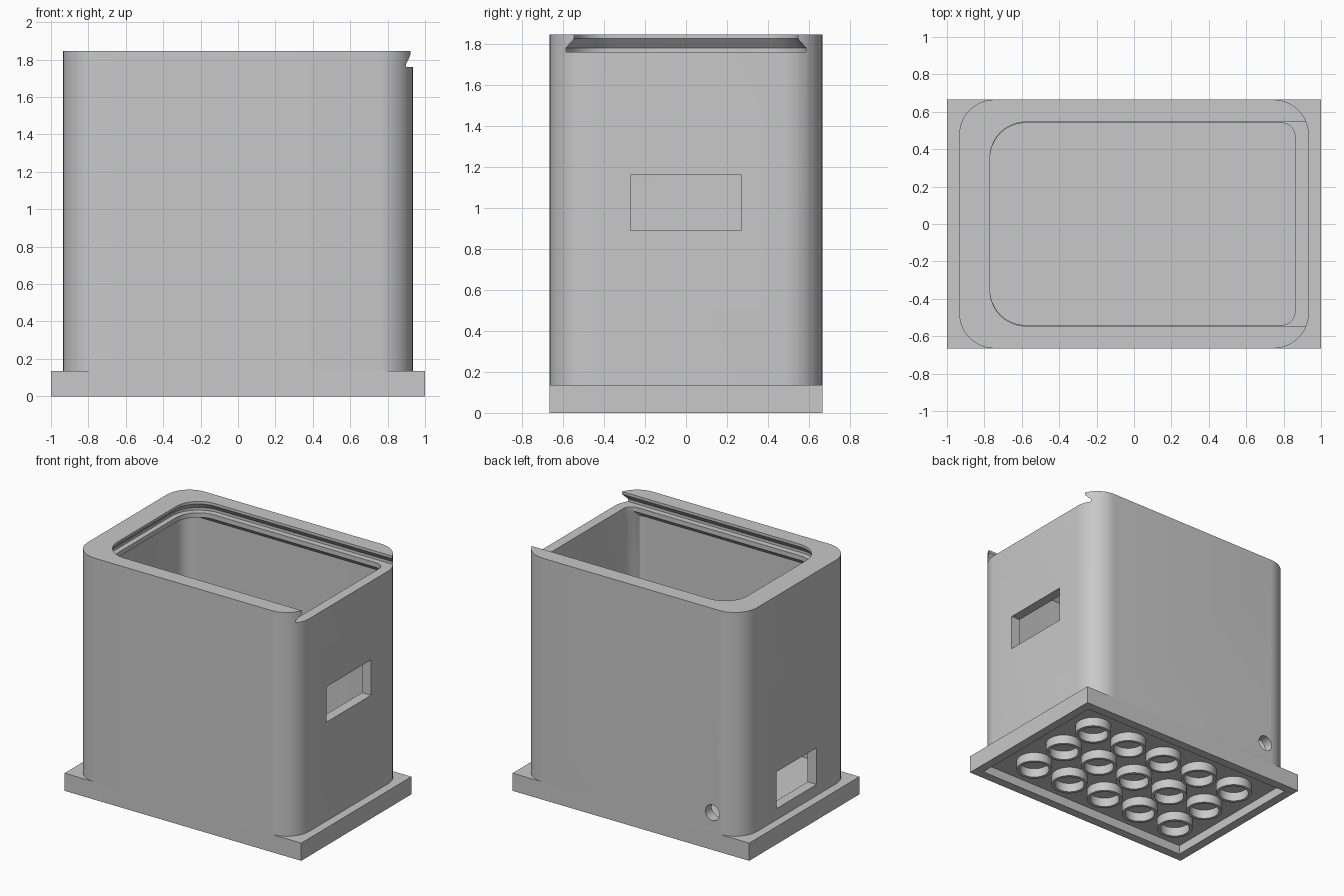
import bpy
import bmesh
from math import sin, cos, pi, radians

cube = bpy.data.objects.get("Cube")
if cube:
    bpy.data.objects.remove(cube, do_unlink=True)

grey = bpy.data.materials.new("light grey plastic")
grey.diffuse_color = (0.58, 0.58, 0.58, 1)
grey.use_nodes = True
grey.node_tree.nodes["Principled BSDF"].inputs["Base Color"].default_value = grey.diffuse_color


def rounded(x0, x1, half_y, left_r, right_r, steps=12):
    """Outline of a rounded rectangle, counter-clockwise."""
    pts = []
    corners = ((x1, 1, right_r, 0), (x0, 1, left_r, 1), (x0, -1, left_r, 2), (x1, -1, right_r, 3))
    for x, sy, r, quarter in corners:
        cx = x - r if x == x1 else x + r
        cy = sy * (half_y - r)
        for i in range(steps + 1):
            a = (quarter + i / steps) * pi / 2
            pts.append((cx + r * cos(a), cy + r * sin(a)))
    return pts


def circle(r, cx=0, cy=0, n=32):
    return [(cx + r * cos(2 * pi * i / n), cy + r * sin(2 * pi * i / n)) for i in range(n)]


def loft(name, sections, caps=True):
    """Skin a stack of (z, outline) sections."""
    bm = bmesh.new()
    rings = [[bm.verts.new((x, y, z)) for x, y in pts] for z, pts in sections]
    for a, b in zip(rings, rings[1:]):
        for i in range(len(a)):
            j = (i + 1) % len(a)
            bm.faces.new((a[i], a[j], b[j], b[i]))
    if caps:
        bm.faces.new(rings[0][::-1])
        bm.faces.new(rings[-1])
    bmesh.ops.recalc_face_normals(bm, faces=bm.faces)
    return finish(name, bm)


def box(name, lo, hi):
    bm = bmesh.new()
    bmesh.ops.create_cube(bm, size=1)
    for v in bm.verts:
        v.co = [(a + b) / 2 + c * (b - a) for a, b, c in zip(lo, hi, v.co)]
    return finish(name, bm)


def finish(name, bm):
    mesh = bpy.data.meshes.new(name)
    bm.to_mesh(mesh)
    bm.free()
    mesh.materials.append(grey)
    obj = bpy.data.objects.new(name, mesh)
    bpy.context.collection.objects.link(obj)
    return obj


def activate(obj):
    bpy.ops.object.select_all(action='DESELECT')
    obj.select_set(True)
    bpy.context.view_layer.objects.active = obj


def cut(obj, cutter):
    cutter.hide_render = True
    mod = obj.modifiers.new("cut", 'BOOLEAN')
    mod.operation = 'DIFFERENCE'
    mod.solver = 'EXACT'
    mod.object = cutter
    activate(obj)
    bpy.ops.object.modifier_apply(modifier=mod.name)
    bpy.data.objects.remove(cutter, do_unlink=True)


def smooth(obj):
    activate(obj)
    bpy.ops.object.shade_smooth_by_angle(angle=radians(30))


W, D, PLATE, TOP = 0.935, 0.665, 0.135, 1.845

# Housing shell
outline = rounded(-W, W, D, 0.19, 0.19)
housing = loft("housing", [(PLATE, outline), (TOP, outline)])

# Inner cavity, narrowing to a ledge under the lid slot
wide = rounded(-0.86, 0.86, 0.59, 0.115, 0.115)
mouth = rounded(-0.77, 0.86, 0.54, 0.19, 0.07)
cut(housing, loft("cavity_cutter", [(0.2, wide), (1.68, wide), (1.725, mouth), (1.77, mouth)]))

# Dovetail slot for a sliding lid, open at the +x end
low = rounded(-0.81, 1.3, 0.585, 0.23, 0.05)
high = rounded(-0.77, 1.3, 0.545, 0.19, 0.05)
cut(housing, loft("slot_cutter", [(1.76, low), (1.78, low), (1.825, high), (1.9, high)]))

# Side windows and the round cable hole in the back
cut(housing, box("window_cutter", (0.7, -0.27, 0.89), (1.1, 0.27, 1.16)))
cut(housing, box("port_cutter", (-1.1, -0.24, 0.22), (-0.7, 0.24, 0.5)))
hole = loft("hole_cutter", [(-0.2, circle(0.06)), (0.2, circle(0.06))])
hole.rotation_euler = (pi / 2, 0, 0)
hole.location = (-0.69, D, 0.285)
bpy.context.view_layer.update()
cut(housing, hole)
smooth(housing)

# Base plate, hollowed underneath
plate = box("base_plate", (-1, -D, 0), (1, D, PLATE))
cut(plate, box("recess_cutter", (-0.93, -D + 0.07, -0.1), (0.93, D - 0.07, 0.07)))

# Grid of short tubes in the underside recess
for col in range(-2, 3):
    for row in range(-1, 2):
        x, y = col / 3, row / 3
        outer, inner = circle(0.13, x, y), circle(0.107, x, y)
        tube = loft(f"underside_tube_{col + 3}_{row + 2}",
                    [(0.07, outer), (0, outer), (0, inner), (0.07, inner), (0.07, outer)], caps=False)
        smooth(tube)
